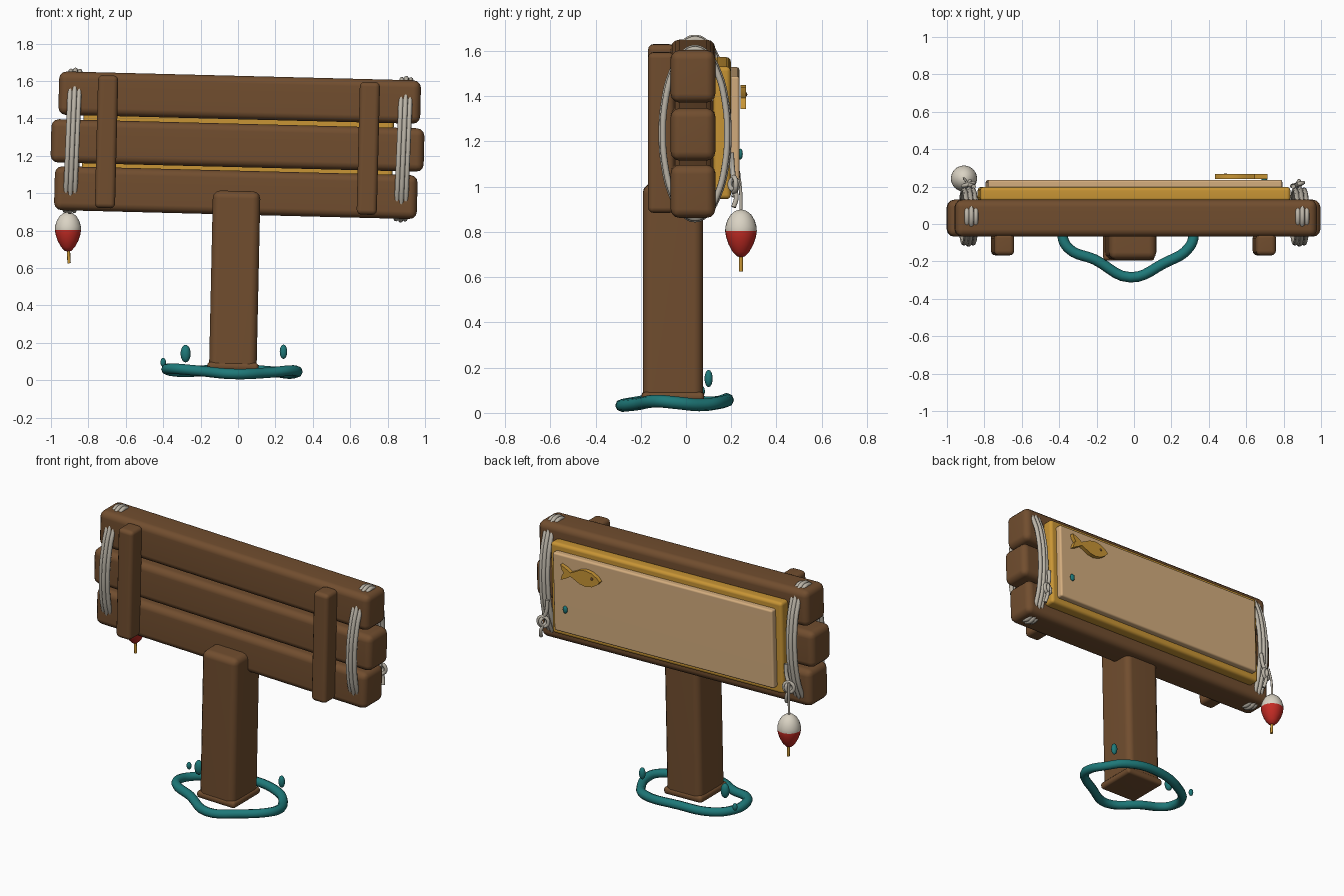
import bpy, bmesh, math
from mathutils import Matrix, Vector

if "Cube" in bpy.data.objects:
    bpy.data.objects.remove(bpy.data.objects["Cube"])


def mat(name, r, g, b):
    m = bpy.data.materials.new(name)
    m.diffuse_color = (r, g, b, 1)
    m.use_nodes = True
    m.node_tree.nodes["Principled BSDF"].inputs["Base Color"].default_value = m.diffuse_color
    return m


WOOD = mat("brown wood", .165, .075, .028)
GOLD = mat("golden trim", .58, .30, .035)
CREAM = mat("pale tan panel", .66, .42, .21)
ROPE = mat("grey rope", .50, .46, .39)
TEAL = mat("teal water", .013, .19, .19)
RED = mat("red paint", .56, .025, .018)
WHITE = mat("off white paint", .70, .65, .55)

# The whole sign board hangs a little crooked
TILT = math.radians(1.45)
BOARD = Matrix.Translation((0, 0, 1.257)) @ Matrix.Rotation(TILT, 4, 'Y')
I = Matrix()


def add(name, bm, mats, matrix=I, angle=40, weighted=False):
    bmesh.ops.recalc_face_normals(bm, faces=bm.faces)
    me = bpy.data.meshes.new(name)
    bm.to_mesh(me)
    bm.free()
    for m in mats:
        me.materials.append(m)
    ob = bpy.data.objects.new(name, me)
    bpy.context.collection.objects.link(ob)
    ob.matrix_world = matrix
    smooth(ob, angle)
    if weighted:
        ob.modifiers.new("normals", 'WEIGHTED_NORMAL').keep_sharp = True
    return ob


def smooth(ob, angle):
    bpy.ops.object.select_all(action='DESELECT')
    ob.select_set(True)
    bpy.context.view_layer.objects.active = ob
    bpy.ops.object.shade_smooth_by_angle(angle=math.radians(angle))


def box(name, lo, hi, bevel, m, matrix=I):
    lo, hi = Vector(lo), Vector(hi)
    bm = bmesh.new()
    bmesh.ops.create_cube(bm, size=1)
    for v in bm.verts:
        v.co = (lo + hi) / 2 + v.co * (hi - lo)
    bmesh.ops.bevel(bm, geom=bm.edges[:], offset=bevel, segments=3,
                    profile=.5, affect='EDGES')
    return add(name, bm, [m], matrix, weighted=True)


def tube(name, pts, radius, m, matrix=I, closed=False, res=2, steps=6):
    cu = bpy.data.curves.new(name, 'CURVE')
    cu.dimensions = '3D'
    cu.bevel_depth, cu.bevel_resolution = radius, res
    cu.use_fill_caps = not closed
    sp = cu.splines.new('BEZIER')
    sp.bezier_points.add(len(pts) - 1)
    for bp, p in zip(sp.bezier_points, pts):
        bp.co = p
        bp.handle_left_type = bp.handle_right_type = 'AUTO'
    sp.use_cyclic_u = closed
    sp.resolution_u = steps
    cu.materials.append(m)
    ob = bpy.data.objects.new(name, cu)
    bpy.context.collection.objects.link(ob)
    ob.matrix_world = matrix
    bpy.ops.object.select_all(action='DESELECT')
    ob.select_set(True)
    bpy.context.view_layer.objects.active = ob
    bpy.ops.object.convert(target='MESH')
    smooth(bpy.context.object, 60)


def ball(name, centre, size, m, matrix=I):
    bm = bmesh.new()
    bmesh.ops.create_uvsphere(bm, u_segments=16, v_segments=10, radius=1)
    for v in bm.verts:
        v.co = Vector(centre) + v.co * Vector(size)
    add(name, bm, [m], matrix, 60)


# Planks
for name, x0, x1, z0, z1 in (("top_plank", -.965, .97, .138, .37),
                             ("middle_plank", -1.0, .995, -.118, .114),
                             ("bottom_plank", -.975, .965, -.372, -.137)):
    box(name, (x0, -.068, z0), (x1, .13, z1), .04, WOOD, BOARD)

# Battens on the front
for name, x in (("left_batten", -.703), ("right_batten", .697)):
    box(name, (x - .054, -.168, -.355), (x + .054, -.05, .355), .025, WOOD, BOARD)

# Post with a small foot collar
POST = Matrix.Translation((-.028, -.058, .05)) @ Matrix.Rotation(math.radians(1.25), 4, 'Y')
box("post", (-.127, -.133, 0), (.127, .133, .962), .04, WOOD, POST)
box("post_collar", (-.137, -.138, 0), (.137, .138, .045), .018, WOOD, POST)

# Framed panel on the back
box("panel_frame", (-.83, .12, -.292), (.83, .198, .295), .02, GOLD, BOARD)
box("panel_face", (-.787, .17, -.25), (.787, .236, .252), .012, CREAM, BOARD)

# Fish plaque: half outline from the head, mirrored below, tail towards +x
half = [(-.14, 0), (-.12, .022), (-.085, .043), (-.04, .052), (.005, .044),
        (.045, .023), (.07, .012), (.105, .034), (.14, .048), (.132, .02)]
outline = half + [(.118, 0)] + [(x, -z) for x, z in reversed(half[1:])]
bm = bmesh.new()
face = bm.faces.new([bm.verts.new((x, 0, z)) for x, z in outline])
ext = bmesh.ops.extrude_face_region(bm, geom=[face])
bmesh.ops.translate(bm, vec=(0, .026, 0),
                    verts=[g for g in ext['geom'] if isinstance(g, bmesh.types.BMVert)])
add("fish_plaque", bm, [GOLD], BOARD @ Matrix.Translation((.57, .24, .153)), 30)
ball("fish_eye", (.485, .266, .163), (.009, .005, .009), WOOD, BOARD)
ball("panel_droplet", (.70, .24, -.095), (.016, .011, .024), TEAL, BOARD)

# Rope lashings round both ends: three oval strands, a knot and loose tails
for side, cx in (("left", -.885), ("right", .885)):
    for i in (-1, 0, 1):
        ry, rz = .148 - .006 * abs(i), .379 - .006 * abs(i)
        pts = []
        for k in range(16):
            a = k * math.tau / 16
            pts.append((cx + .024 * i + .006 * math.sin(a),
                        .04 + ry * math.cos(a), rz * math.sin(a)))
        tube(f"{side}_rope_strand_{i + 2}", pts, .0135, ROPE, BOARD, True)
    s = 1 if cx > 0 else -1
    kx, kz = cx - .005 * s, -.225
    for j, (rad, yaw) in enumerate(((.032, .35), (.024, 1.2))):
        pts = []
        for k in range(8):
            a = k * math.tau / 8
            u = rad * math.cos(a)
            pts.append((kx + u * math.cos(yaw), .212 + u * math.sin(yaw) * .8,
                        kz + rad * math.sin(a)))
        tube(f"{side}_knot_loop_{j + 1}", pts, .011, ROPE, BOARD, True, 2, 4)
    tube(f"{side}_rope_tail_low", [(kx, .215, kz - .02), (kx + .012, .222, kz - .06),
                                   (kx + .02, .21, kz - .10)], .011, ROPE, BOARD)
    tube(f"{side}_rope_tail_high", [(kx, .21, kz + .02), (kx - .02 * s, .205, kz + .07),
                                    (kx - .025 * s, .20, kz + .14)], .012, ROPE, BOARD)

# Fishing float hanging from the left knot
tube("float_cord", [(-.895, .225, 1.09), (-.905, .24, 1.0), (-.909, .243, .88)], .007, ROPE)
profile = [(0, .9), (.025, .893), (.046, .876), (.061, .85), (.069, .823), (.07, .803),
           (.066, .777), (.055, .745), (.037, .712), (.018, .692), (0, .687)]
bm = bmesh.new()
vs = [bm.verts.new((r, 0, z)) for r, z in profile]
es = [bm.edges.new(p) for p in zip(vs, vs[1:])]
bmesh.ops.spin(bm, geom=vs + es, cent=(0, 0, 0), axis=(0, 0, 1),
               angle=math.tau, steps=24)
bmesh.ops.remove_doubles(bm, verts=bm.verts, dist=.0005)
for f in bm.faces:
    f.material_index = 0 if f.calc_center_median().z > .803 else 1
add("float_body", bm, [WHITE, RED], Matrix.Translation((-.909, .243, 0)), 60)
tube("float_stem", [(-.907, .243, .70), (-.903, .243, .625)], .009, GOLD)

# Water ripple round the post
ripple = [(-.02, -.285, .033), (.16, -.21, .04), (.295, -.125, .052), (.318, -.045, .045),
          (.28, .06, .035), (.19, .15, .045), (-.07, .177, .06), (-.26, .12, .045),
          (-.36, .03, .05), (-.382, -.06, .06), (-.35, -.13, .062), (-.21, -.19, .05)]
tube("water_ripple", ripple, .028, TEAL, I, True, 2, 5)

# Splash droplets
for i, (c, r, h) in enumerate((((-.28, 0, .142), .027, .047),
                               ((.243, .10, .152), .02, .038),
                               ((-.40, .07, .095), .015, .024))):
    ball(f"splash_droplet_{i + 1}", c, (r, r * .9, h), TEAL)
